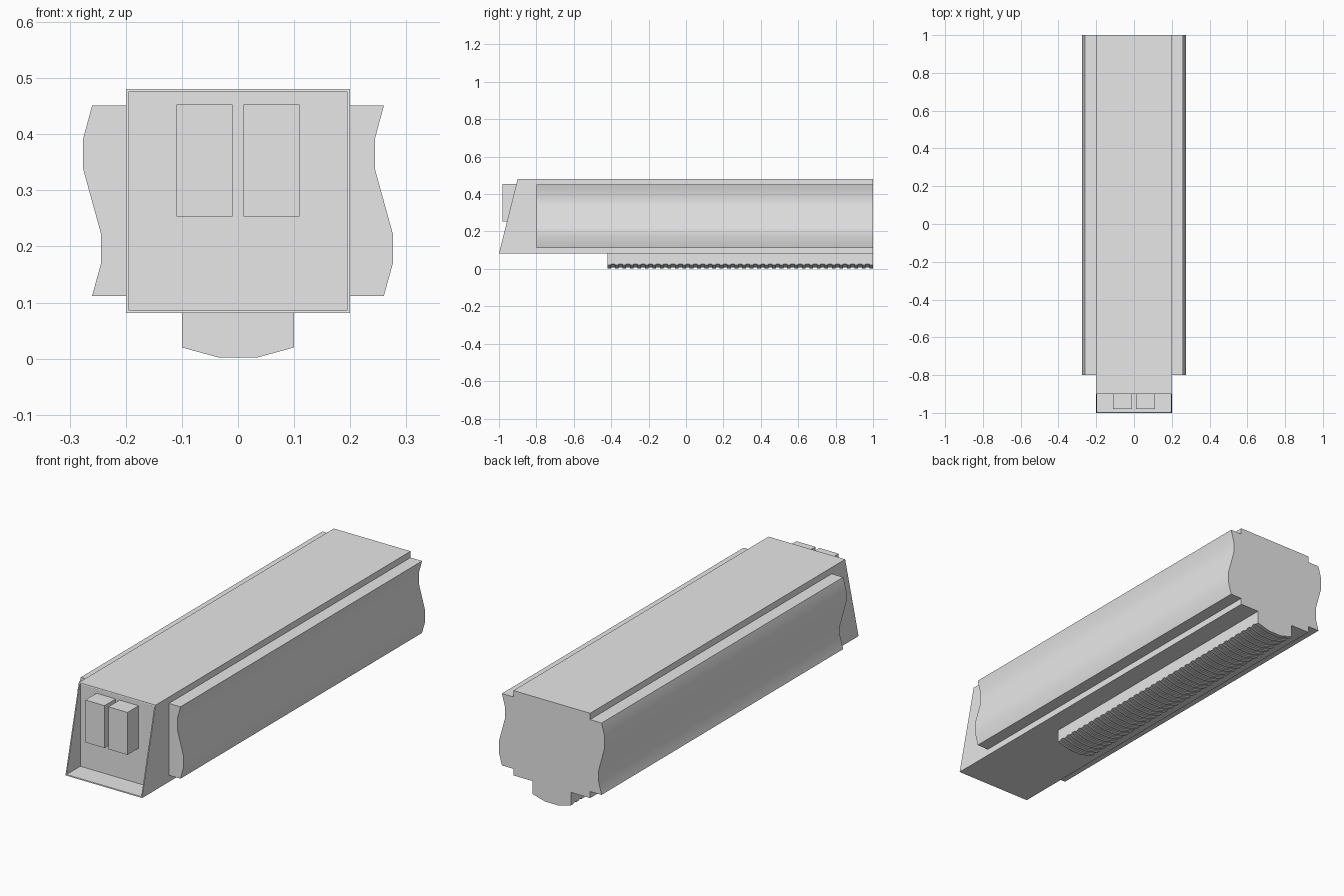
import bpy
import bmesh
from mathutils import Vector

cube = bpy.data.objects.get("Cube")
if cube:
    bpy.data.objects.remove(cube, do_unlink=True)

# One plain grey for everything
grey = bpy.data.materials.new("light_grey")
grey.use_nodes = True
grey.diffuse_color = (0.8, 0.8, 0.8, 1)
grey.node_tree.nodes["Principled BSDF"].inputs["Base Color"].default_value = (0.8, 0.8, 0.8, 1)


def finish(name, bm, smooth=False):
    bmesh.ops.recalc_face_normals(bm, faces=bm.faces)
    mesh = bpy.data.meshes.new(name)
    bm.to_mesh(mesh)
    bm.free()
    mesh.materials.append(grey)
    obj = bpy.data.objects.new(name, mesh)
    bpy.context.collection.objects.link(obj)
    if smooth:
        bpy.ops.object.select_all(action='DESELECT')
        obj.select_set(True)
        bpy.context.view_layer.objects.active = obj
        bpy.ops.object.shade_smooth_by_angle()
    return obj


def prism(points, start, end):
    """Extrude an x-z outline along y."""
    bm = bmesh.new()
    face = bm.faces.new([bm.verts.new((x, start, z)) for x, z in points])
    new = bmesh.ops.extrude_face_region(bm, geom=[face])["geom"]
    for v in new:
        if isinstance(v, bmesh.types.BMVert):
            v.co.y = end
    return bm


def rectangle(x0, x1, z0, z1):
    return [(x0, z0), (x1, z0), (x1, z1), (x0, z1)]


# Main body: slanted front, with a thin rim around a recess
BOTTOM, TOP = 0.081, 0.481
bm = prism(rectangle(-0.2, 0.2, BOTTOM, TOP), -1, 1)
for v in bm.verts:
    if v.co.y < 0 and v.co.z > 0.3:
        v.co.y = -0.9
bmesh.ops.recalc_face_normals(bm, faces=bm.faces)
front = min(bm.faces, key=lambda f: f.calc_center_median().y)
bmesh.ops.inset_region(bm, faces=[front], thickness=0.0075)
front = min((f for f in bm.faces if f.normal.y < -0.5), key=lambda f: abs(f.calc_center_median().x) - f.calc_area())
back = bmesh.ops.extrude_discrete_faces(bm, faces=[front])["faces"][0]
for v in back.verts:
    v.co.y = -0.897
finish("body", bm)

# Two contact blocks inside the recess
for side, name in ((-1, "right_contact"), (1, "left_contact")):
    x0, x1 = sorted((side * 0.01, side * 0.11))
    finish(name, prism(rectangle(x0, x1, 0.253, 0.453), -0.98, -0.895))

# Wavy side panels: the same wave shifted across, not mirrored
wave = [(0, 0.112), (0.016, 0.17), (0.016, 0.222), (-0.016, 0.338), (-0.016, 0.392), (0, 0.451)]
for side, name in ((-1, "right_panel"), (1, "left_panel")):
    outline = [(side * 0.2, 0.112)] + [(side * 0.26 + x, z) for x, z in wave] + [(side * 0.2, 0.451)]
    finish(name, prism(outline, -0.8, 1), smooth=True)


# Foot under the body with a shallow ribbed underside
def foot_outline(lift):
    return [(-0.1, 0.085), (-0.1, 0.02 + lift), (-0.034, 0.002 + lift),
            (0.034, 0.002 + lift), (0.1, 0.02 + lift), (0.1, 0.085)]


finish("foot", prism(foot_outline(0.005), -0.42, 1), smooth=True)
COUNT = 36
PITCH = 1.42 / (COUNT - 0.5)
ribs = finish("foot_ribs", prism(foot_outline(0), -0.42, -0.42 + PITCH / 2), smooth=True)
array = ribs.modifiers.new("repeat", 'ARRAY')
array.count = COUNT
array.use_relative_offset = False
array.use_constant_offset = True
array.constant_offset_displace = Vector((0, PITCH, 0))
